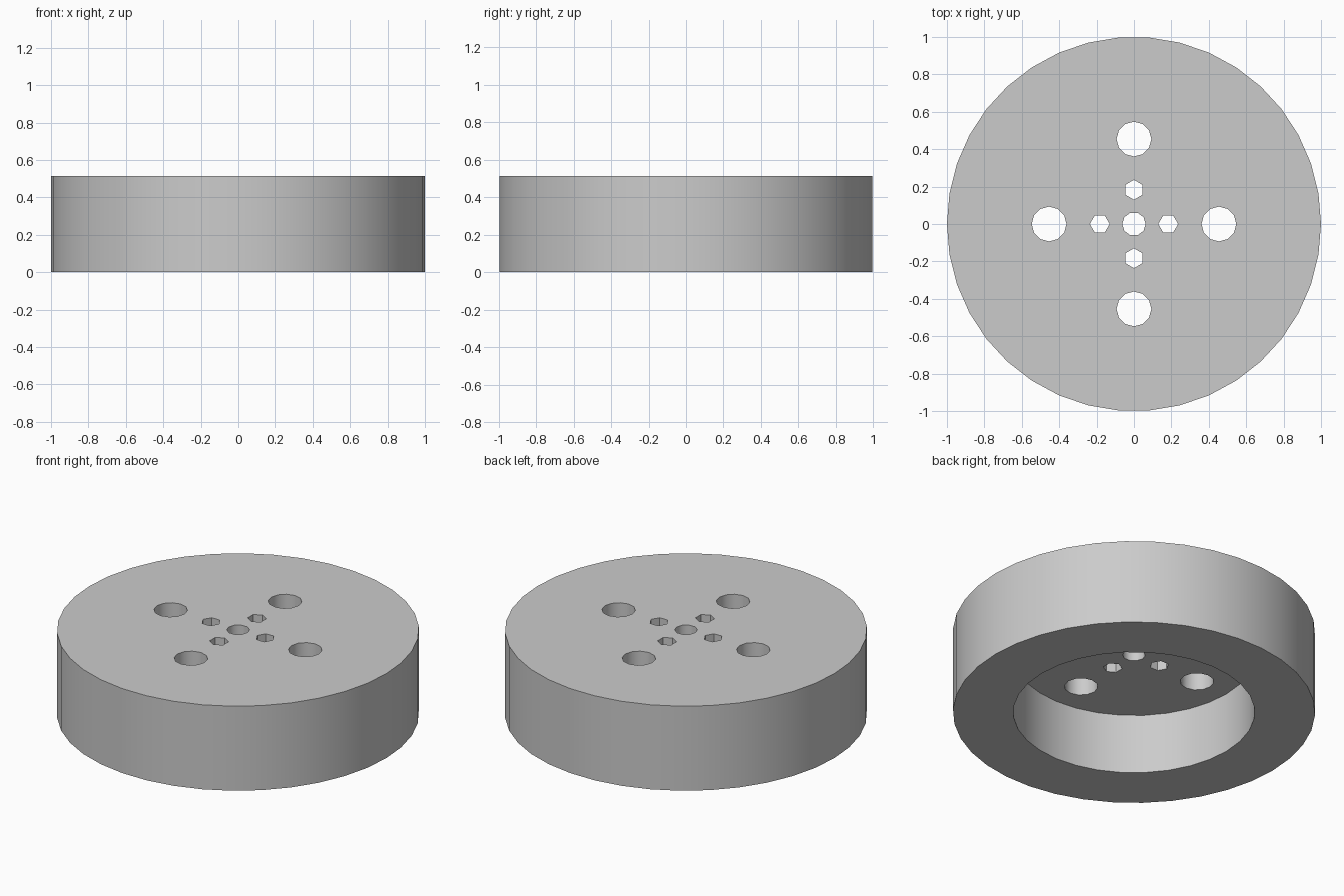
import bpy
import bmesh
from math import cos, sin, pi, radians

cube = bpy.data.objects.get("Cube")
if cube:
    bpy.data.objects.remove(cube, do_unlink=True)

HEIGHT = 0.515
RECESS_DEPTH = 0.365
RECESS_RADIUS = 0.667

grey = bpy.data.materials.new("light_grey")
grey.use_nodes = True
colour = (0.6, 0.6, 0.6, 1)
grey.diffuse_color = colour
grey.node_tree.nodes["Principled BSDF"].inputs["Base Color"].default_value = colour

bm = bmesh.new()


def ring(radius, sides, z, distance=0.0, turn=0.0):
    """Closed loop of edges, its centre set out from the axis along turn."""
    cx, cy = distance * cos(turn), distance * sin(turn)
    angles = [turn + 2 * pi * i / sides for i in range(sides)]
    verts = [bm.verts.new((cx + radius * cos(a), cy + radius * sin(a), z)) for a in angles]
    return [bm.edges.new((verts[i], verts[(i + 1) % sides])) for i in range(sides)]


def wall(radius, sides, low, high, distance=0.0, turn=0.0):
    """Upright wall; returns its lower and upper loops."""
    lower = ring(radius, sides, low, distance, turn)
    upper = ring(radius, sides, high, distance, turn)
    bmesh.ops.bridge_loops(bm, edges=lower + upper)
    return lower, upper


def cap(loops):
    """Flat face between an outer loop and the loops inside it."""
    edges = [edge for loop in loops for edge in loop]
    bmesh.ops.triangle_fill(bm, edges=edges, use_beauty=True, normal=(0, 0, 1))


# Outer rim and the round recess underneath
rim_low, rim_high = wall(1.0, 38, 0, HEIGHT)
recess_low, recess_high = wall(RECESS_RADIUS, 32, 0, RECESS_DEPTH)

# Through holes: centre bore, four hexagonal holes and four large round holes
holes = [wall(0.063, 10, RECESS_DEPTH, HEIGHT)]
for quarter in range(4):
    turn = quarter * pi / 2
    holes.append(wall(0.053, 6, RECESS_DEPTH, HEIGHT, 0.183, turn))
    holes.append(wall(0.093, 12, RECESS_DEPTH, HEIGHT, 0.454, turn))

# Underside, recess ceiling and top
cap([rim_low, recess_low])
cap([recess_high] + [low for low, high in holes])
cap([rim_high] + [high for low, high in holes])

bmesh.ops.recalc_face_normals(bm, faces=bm.faces)
mesh = bpy.data.meshes.new("wheel_hub")
bm.to_mesh(mesh)
bm.free()
mesh.materials.append(grey)

hub = bpy.data.objects.new("wheel_hub", mesh)
bpy.context.collection.objects.link(hub)
bpy.ops.object.select_all(action="DESELECT")
hub.select_set(True)
bpy.context.view_layer.objects.active = hub
bpy.ops.object.shade_smooth_by_angle(angle=radians(40))
